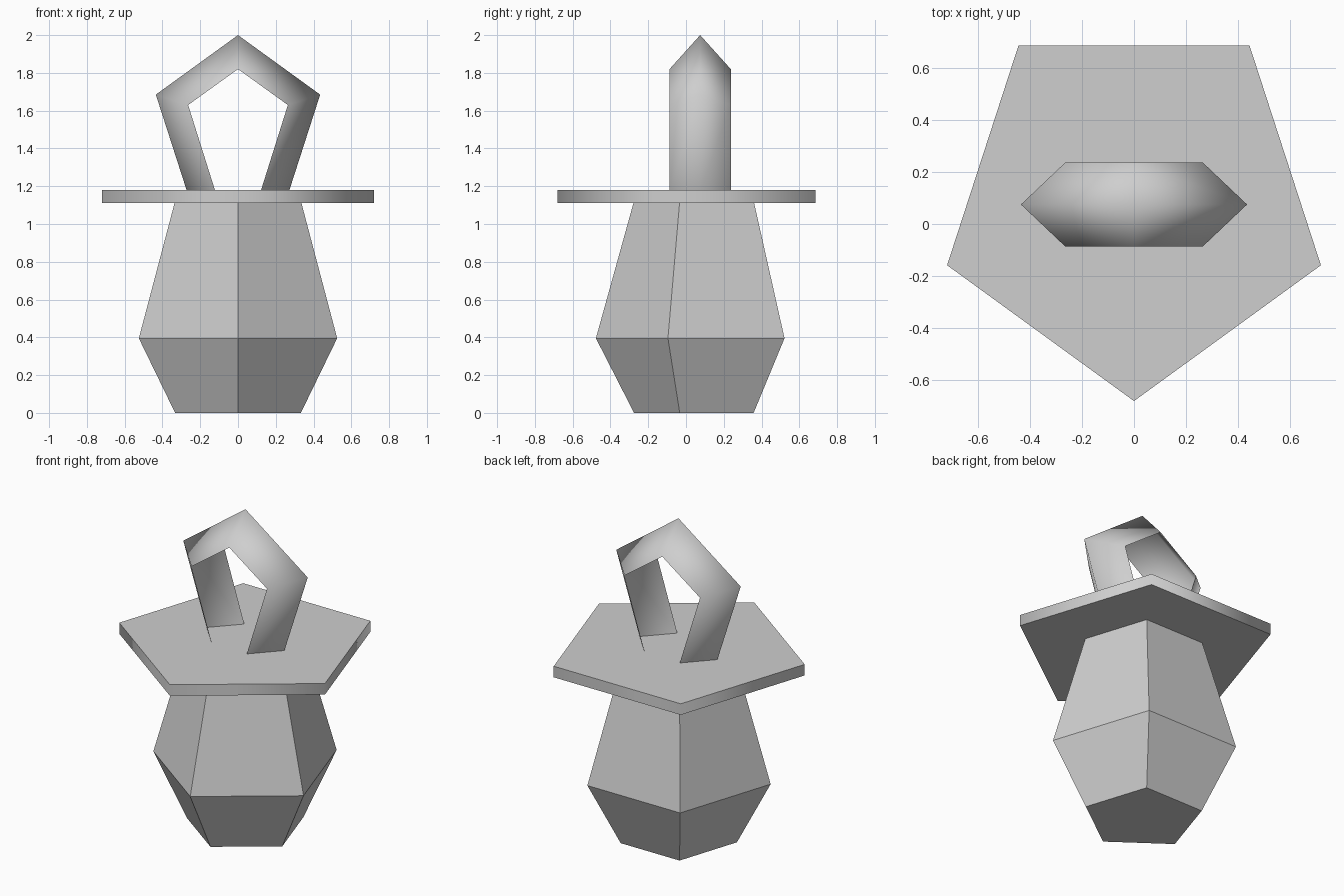
import bpy
import math

if "Cube" in bpy.data.objects:
    bpy.data.objects.remove(bpy.data.objects["Cube"], do_unlink=True)

SIDES = 5
CENTRE_Y = 0.075

grey = bpy.data.materials.new("light_grey")
grey.use_nodes = True
colour = (0.62, 0.62, 0.62, 1)
grey.diffuse_color = colour
grey.node_tree.nodes["Principled BSDF"].inputs["Base Color"].default_value = colour


def add_part(name, verts, faces):
    mesh = bpy.data.meshes.new(name)
    mesh.from_pydata(verts, [], faces)
    mesh.materials.append(grey)
    part = bpy.data.objects.new(name, mesh)
    bpy.context.collection.objects.link(part)
    return part


def lathe(name, profile):
    """Closed five-sided solid from (radius, height) pairs, a corner to the front."""
    verts = []
    for radius, z in profile:
        for i in range(SIDES):
            a = -math.pi / 2 + i * math.tau / SIDES
            verts.append((radius * math.cos(a), CENTRE_Y + radius * math.sin(a), z))
    faces = [list(reversed(range(SIDES)))]
    for ring in range(len(profile) - 1):
        low, high = ring * SIDES, (ring + 1) * SIDES
        for i in range(SIDES):
            j = (i + 1) % SIDES
            faces.append((low + i, low + j, high + j, high + i))
    faces.append([len(verts) - SIDES + i for i in range(SIDES)])
    return add_part(name, verts, faces)


# Faceted bulb
lathe("bulb", [(0.35, 0), (0.552, 0.395), (0.352, 1.115)])

# Flat shield, sides smooth and rims sharp
shield = lathe("shield", [(0.756, 1.11), (0.756, 1.18)])

# Handle: open V-section bent over five stations, with its legs on the shield
outer = [(0.27, 1.173), (0.435, 1.685), (0, 2), (-0.435, 1.685), (-0.27, 1.173)]
inner = [(0.12, 1.173), (0.264, 1.63), (0, 1.82), (-0.264, 1.63), (-0.12, 1.173)]
half_depth = 0.162
verts, faces = [], []
for (ox, oz), (ix, iz) in zip(outer, inner):
    verts += [(ix, CENTRE_Y - half_depth, iz), (ox, CENTRE_Y, oz),
              (ix, CENTRE_Y + half_depth, iz)]
for station in range(len(outer) - 1):
    for k in range(2):
        a = station * 3 + k
        faces.append((a, a + 1, a + 4, a + 3))
handle = add_part("handle", verts, faces)
handle.data.polygons.foreach_set("use_smooth", [True] * len(handle.data.polygons))

bpy.ops.object.select_all(action="DESELECT")
shield.select_set(True)
bpy.context.view_layer.objects.active = shield
bpy.ops.object.shade_smooth_by_angle(angle=math.radians(80))
